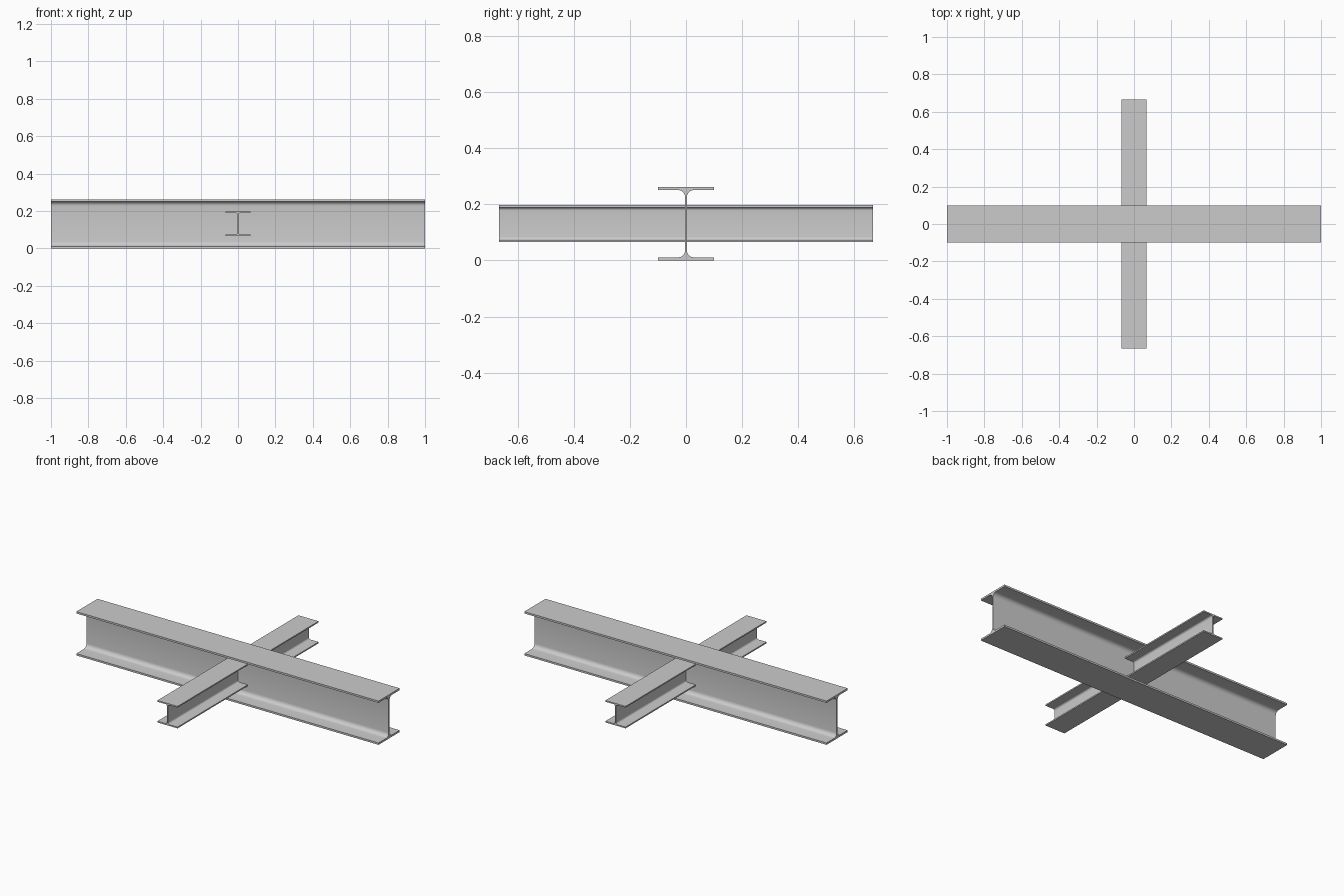
import bpy, bmesh
from math import sin, cos, pi, radians
from mathutils import Matrix

cube = bpy.data.objects.get("Cube")
if cube:
    bpy.data.objects.remove(cube, do_unlink=True)

# Plain steel grey
steel = bpy.data.materials.new("steel_grey")
steel.use_nodes = True
grey = (0.6, 0.6, 0.6, 1.0)
steel.diffuse_color = grey
steel.node_tree.nodes["Principled BSDF"].inputs["Base Color"].default_value = grey


def i_profile(width, height, flange, web, radius, steps=6):
    """Outline of a rolled I section with root fillets, centred on the origin."""
    w, h, t = width / 2, height / 2, web / 2
    quarter = [(w, h), (w, h - flange)]
    for i in range(steps + 1):
        a = pi / 2 * (1 + i / steps)
        quarter.append((t + radius + radius * cos(a),
                        h - flange - radius + radius * sin(a)))
    right = quarter + [(u, -v) for u, v in reversed(quarter)]
    return right + [(-u, v) for u, v in reversed(right)]


def beam(name, length, centre_z, turn, **section):
    """Extrude the section along x, turn it about z and lift it into place."""
    bm = bmesh.new()
    verts = [bm.verts.new((-length / 2, u, v)) for u, v in i_profile(**section)]
    end = bm.faces.new(verts)
    far = bmesh.ops.extrude_face_region(bm, geom=[end], use_keep_orig=True)["geom"]
    bmesh.ops.translate(bm, vec=(length, 0, 0),
                        verts=[g for g in far if isinstance(g, bmesh.types.BMVert)])
    bmesh.ops.transform(bm, verts=bm.verts,
                        matrix=Matrix.Translation((0, 0, centre_z))
                        @ Matrix.Rotation(turn, 4, 'Z'))
    bmesh.ops.recalc_face_normals(bm, faces=bm.faces)
    mesh = bpy.data.meshes.new(name)
    bm.to_mesh(mesh)
    bm.free()
    mesh.materials.append(steel)
    obj = bpy.data.objects.new(name, mesh)
    bpy.context.collection.objects.link(obj)
    bpy.ops.object.select_all(action='DESELECT')
    obj.select_set(True)
    bpy.context.view_layer.objects.active = obj
    bpy.ops.object.shade_smooth_by_angle(angle=radians(30))
    return obj


# Deep beam along x, lighter beam passing through its web along y
beam("main_beam", 2.0, 0.131, 0.0,
     width=0.2, height=0.262, flange=0.011, web=0.007, radius=0.025)
beam("cross_beam", 1.333, 0.131, pi / 2,
     width=0.133, height=0.132, flange=0.008, web=0.0055, radius=0.011)
